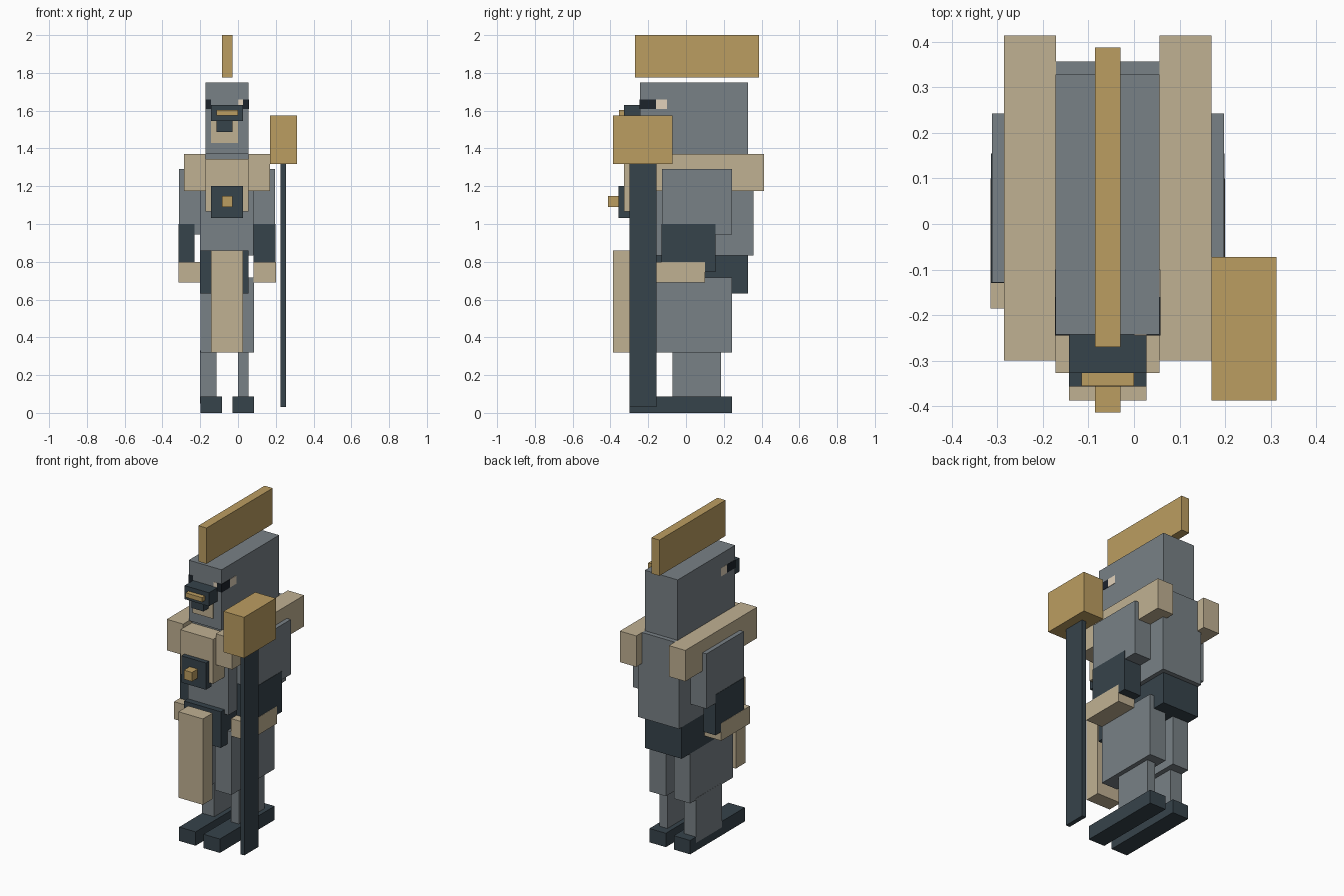
import bpy


def material(name, rgb):
    m = bpy.data.materials.new(name)
    m.diffuse_color = (*rgb, 1)
    return m


STEEL = material("steel", (0.19, 0.22, 0.24))
DARK = material("dark_steel", (0.037, 0.056, 0.07))
BLACK = material("black", (0.012, 0.017, 0.024))
GOLD = material("gold", (0.50, 0.34, 0.12))
TAN = material("tan", (0.53, 0.44, 0.29))
PALE = material("pale", (0.75, 0.64, 0.50))

MID = -0.0575  # body centre line; the hammer pushes the body off x = 0


def box(name, x, y, z, mat):
    """Box from (min, max) ranges on each axis."""
    bpy.ops.mesh.primitive_cube_add(
        size=1, location=[(a + b) / 2 for a, b in (x, y, z)])
    ob = bpy.context.object
    ob.name = ob.data.name = name
    ob.scale = [b - a for a, b in (x, y, z)]
    bpy.ops.object.transform_apply(location=False, rotation=False, scale=True)
    ob.data.materials.append(mat)
    return ob


def pair(name, x, y, z, mat):
    """Box on the right side plus its mirror image across the body centre."""
    box("right_" + name, x, y, z, mat)
    box("left_" + name, (2 * MID - x[1], 2 * MID - x[0]), y, z, mat)


# Head and crest
box("head", (-0.172, 0.056), (-0.243, 0.328), (1.37, 1.75), STEEL)
box("crest", (-0.086, -0.03), (-0.27, 0.387), (1.775, 2.0), GOLD)

# Face
box("snout", (-0.143, 0.027), (-0.327, -0.24), (1.545, 1.63), DARK)
box("nose_bar", (-0.115, 0.0), (-0.356, -0.32), (1.575, 1.603), GOLD)
box("jaw", (-0.143, 0.0), (-0.25, -0.23), (1.43, 1.545), TAN)
box("mouth", (-0.115, -0.03), (-0.3, -0.24), (1.487, 1.545), DARK)
pair("eye", (0.027, 0.058), (-0.245, -0.16), (1.608, 1.66), BLACK)
pair("eye_white", (0.04, 0.058), (-0.16, -0.1), (1.608, 1.66), PALE)
box("front_eye_white", (0.0, 0.027), (-0.245, -0.22), (1.63, 1.66), PALE)

# Torso, chest plate and medallion
box("torso", (-0.2, 0.083), (-0.213, 0.357), (0.832, 1.37), STEEL)
box("chest_plate", (-0.172, 0.056), (-0.327, -0.213), (1.065, 1.345), TAN)
box("medallion", (-0.143, 0.027), (-0.357, -0.3), (1.032, 1.2), DARK)
box("medallion_gem", (-0.086, -0.03), (-0.414, -0.35), (1.09, 1.147), GOLD)

# Hips and tabard
box("hips", (-0.2, 0.056), (-0.25, 0.328), (0.633, 0.86), DARK)
box("tabard", (-0.143, 0.027), (-0.387, -0.29), (0.32, 0.86), TAN)

# Arms
pair("shoulder", (0.056, 0.17), (-0.3, 0.414), (1.175, 1.37), TAN)
pair("upper_arm", (0.083, 0.197), (-0.128, 0.243), (0.945, 1.29), STEEL)
box("right_forearm", (0.081, 0.199), (-0.13, 0.155), (0.745, 1.0), DARK)
box("left_forearm", (-0.314, -0.23), (-0.13, 0.155), (0.745, 1.0), DARK)
pair("hand", (0.081, 0.2), (-0.185, 0.1), (0.69, 0.8), TAN)

# Legs
pair("thigh", (-0.03, 0.084), (-0.185, 0.243), (0.32, 0.717), STEEL)
box("right_shin", (0.0, 0.056), (-0.072, 0.185), (0.05, 0.33), STEEL)
box("left_shin", (-0.2, -0.115), (-0.072, 0.185), (0.05, 0.33), STEEL)
pair("foot", (-0.03, 0.084), (-0.3, 0.243), (0.0, 0.087), DARK)

# Hammer
box("hammer_shaft", (0.226, 0.254), (-0.3, -0.157), (0.03, 1.33), DARK)
box("hammer_head", (0.17, 0.313), (-0.387, -0.072), (1.318, 1.575), GOLD)
